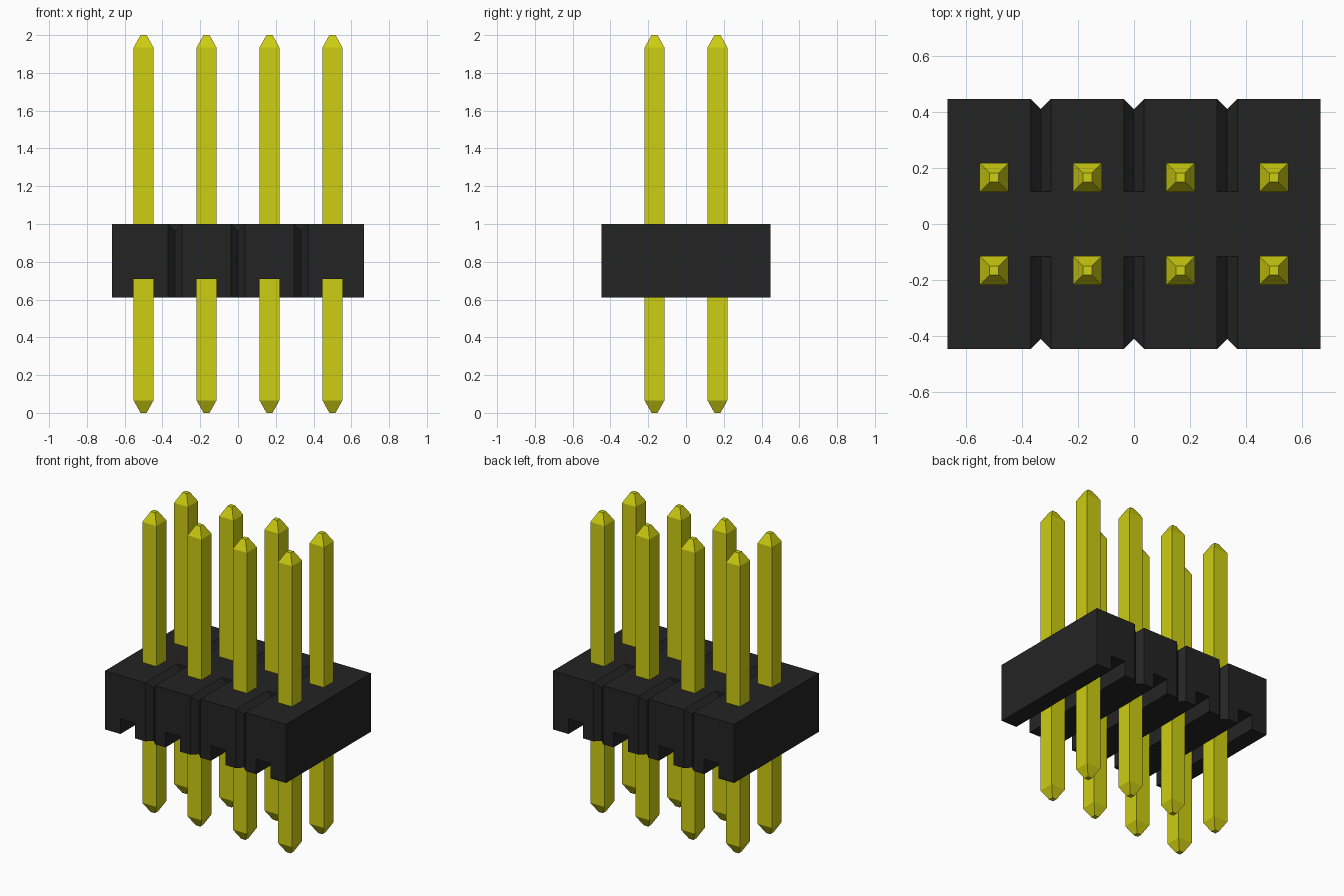
import bpy, bmesh
from mathutils import Matrix

if "Cube" in bpy.data.objects:
    bpy.data.objects.remove(bpy.data.objects["Cube"], do_unlink=True)


def material(name, rgb):
    m = bpy.data.materials.new(name)
    m.use_nodes = True
    m.diffuse_color = (*rgb, 1)
    m.node_tree.nodes["Principled BSDF"].inputs["Base Color"].default_value = (*rgb, 1)
    return m


black = material("black plastic", (0.0176, 0.0176, 0.0176))
yellow = material("yellow metal", (0.61, 0.61, 0.006))


def add_object(name, bm, mat):
    bmesh.ops.recalc_face_normals(bm, faces=bm.faces)
    me = bpy.data.meshes.new(name)
    bm.to_mesh(me)
    bm.free()
    me.materials.append(mat)
    ob = bpy.data.objects.new(name, me)
    bpy.context.scene.collection.objects.link(ob)
    return ob


def box(name, lo, hi, mat):
    bm = bmesh.new()
    bmesh.ops.create_cube(bm, size=1)
    for v in bm.verts:
        v.co = [(a + b) / 2 + c * (b - a) for a, b, c in zip(lo, hi, v.co)]
    return add_object(name, bm, mat)


def diamond_prism(name, centre, length, axis, mat):
    """Square prism standing on its corner, along z or y."""
    bm = bmesh.new()
    bmesh.ops.create_cone(bm, segments=4, radius1=V, radius2=V, depth=length, cap_ends=True)
    rot = Matrix.Rotation(1.5707963, 4, 'X') if axis == 'Y' else Matrix()
    bmesh.ops.transform(bm, matrix=Matrix.Translation(centre) @ rot, verts=bm.verts)
    return add_object(name, bm, mat)


def cut(target, cutter):
    cutter.hide_render = True
    mod = target.modifiers.new("cut", 'BOOLEAN')
    mod.operation = 'DIFFERENCE'
    mod.solver = 'EXACT'
    mod.object = cutter
    bpy.context.view_layer.objects.active = target
    bpy.ops.object.modifier_apply(modifier=mod.name)
    bpy.data.objects.remove(cutter, do_unlink=True)


W, D, Z0, Z1 = 0.667, 0.447, 0.61, 1.0   # housing half width, half depth, bottom, top
V = 0.036                                # V groove depth
PIN, TIP, TAPER = 0.052, 0.016, 0.065    # pin half width, tip half width, tip length
COLUMNS = (-0.5, -0.1667, 0.1667, 0.5)
ROWS = {"front": -0.1667, "back": 0.1667}

# Housing block
housing = box("housing", (-W, -D, Z0), (W, D, Z1), black)

# Slots along the underside, one per pin column
for x in COLUMNS:
    cut(housing, box("slot_cutter", (x - 0.053, -D - 0.1, Z0 - 0.1),
                     (x + 0.053, D + 0.1, 0.71), black))

# V grooves between columns: down the front and back, and in from the top edges
for x in (-1 / 3, 0, 1 / 3):
    for s in (-1, 1):
        cut(housing, diamond_prism("side_groove_cutter", (x, s * D, 0.8), 1.0, 'Z', black))
        cut(housing, diamond_prism("top_groove_cutter", (x, s * (0.117 + 0.25), Z1), 0.5, 'Y', black))

# Square pins with tapered ends
for row, y in ROWS.items():
    for i, x in enumerate(COLUMNS, 1):
        bm = bmesh.new()
        rings = []
        for z, r in ((0, TIP), (TAPER, PIN), (2 - TAPER, PIN), (2, TIP)):
            rings.append([bm.verts.new((x + a * r, y + b * r, z))
                          for a, b in ((-1, -1), (1, -1), (1, 1), (-1, 1))])
        for low, high in zip(rings, rings[1:]):
            for k in range(4):
                n = (k + 1) % 4
                bm.faces.new((low[k], low[n], high[n], high[k]))
        bm.faces.new(rings[0][::-1])
        bm.faces.new(rings[-1])
        add_object(f"{row}_pin_{i}", bm, yellow)
